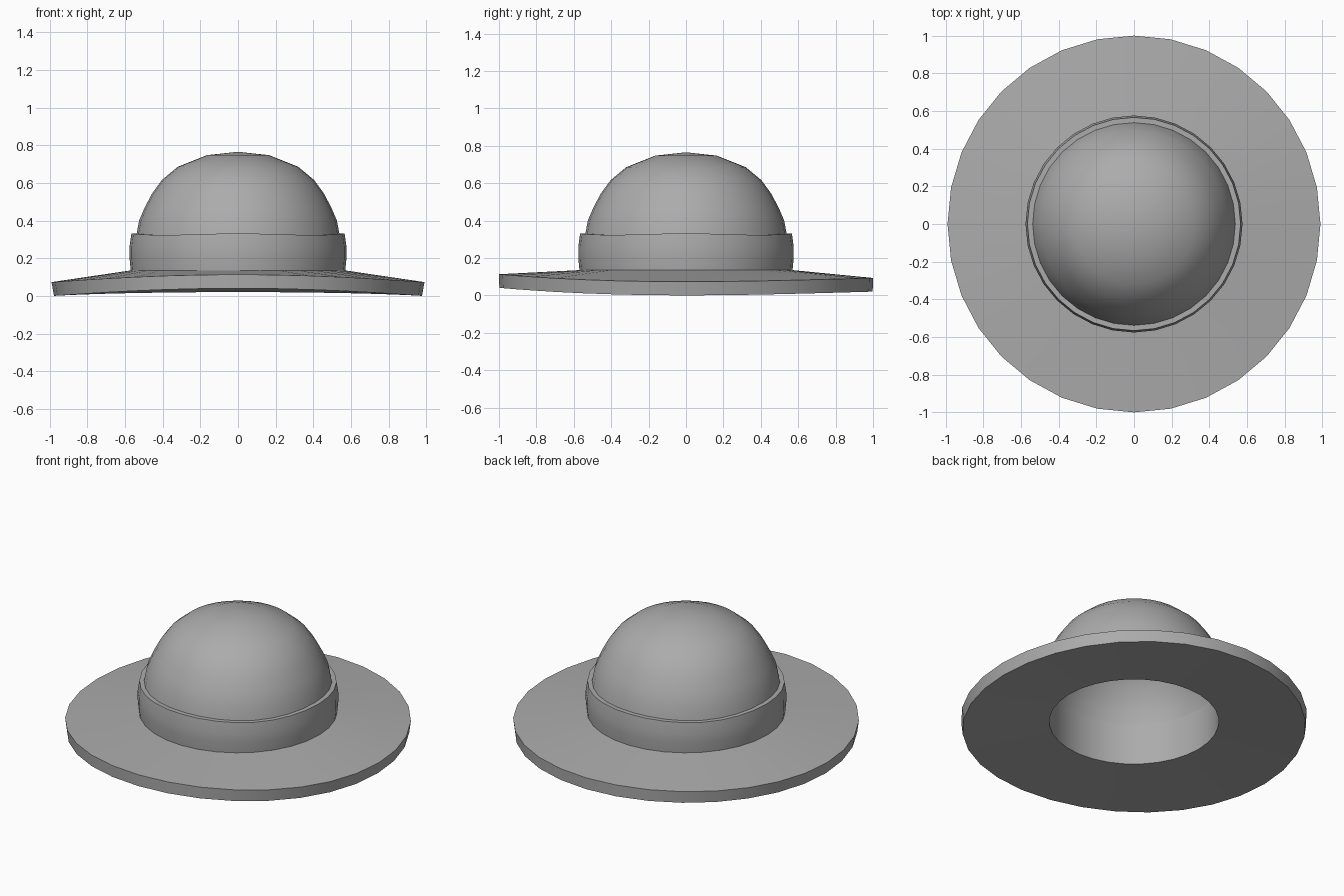
import bpy
import bmesh
from math import sin, cos, pi, radians

SIDES = 32

cube = bpy.data.objects.get("Cube")
if cube:
    bpy.data.objects.remove(cube, do_unlink=True)

grey = bpy.data.materials.new("plain grey")
grey.use_nodes = True
colour = (0.41, 0.41, 0.41, 1)
grey.diffuse_color = colour
grey.node_tree.nodes["Principled BSDF"].inputs["Base Color"].default_value = colour


def lathe(name, profile):
    """Spin a profile; each point is (r, z) or a function of the angle."""
    bm = bmesh.new()
    rings = []
    for point in profile:
        ring = []
        for j in range(SIDES):
            a = 2 * pi * j / SIDES
            r, z = point(a) if callable(point) else point
            ring.append(bm.verts.new((r * cos(a), r * sin(a), z)))
        rings.append(ring)
    for upper, lower in zip(rings, rings[1:]):
        for j in range(SIDES):
            k = (j + 1) % SIDES
            bm.faces.new((upper[j], lower[j], lower[k], upper[k]))
    bmesh.ops.remove_doubles(bm, verts=bm.verts, dist=0.0001)
    mesh = bpy.data.meshes.new(name)
    bm.to_mesh(mesh)
    bm.free()
    mesh.materials.append(grey)
    obj = bpy.data.objects.new(name, mesh)
    bpy.context.collection.objects.link(obj)
    bpy.ops.object.select_all(action='DESELECT')
    obj.select_set(True)
    bpy.context.view_layer.objects.active = obj
    bpy.ops.object.shade_smooth_by_angle(angle=radians(30))
    return obj


# Brim: drooping at the sides, lifted at front and a little at the back
def lift(a):
    return sin(a) ** 2 * (0.03 - 0.01 * sin(a))


def brim_top(a):
    return 0.99 + 0.01 * sin(a) ** 2, 0.073 + lift(a)


def brim_bottom(a):
    return 0.977 + 0.021 * sin(a) ** 2, lift(a)


lathe("brim", [(0.57, 0.135), brim_top, brim_bottom, (0.487, 0.052)])


# Band: slightly bulging, with a gently waving top edge
def wave(r):
    return lambda a: (r, 0.327 + 0.004 * cos(4 * a))


lathe("band", [wave(0.53), wave(0.566), (0.576, 0.26),
               (0.576, 0.2), (0.569, 0.13)])

# Lining inside the head opening
lathe("lining", [(0.487, 0.052), (0.487, 0.335)])

# Crown: domed shell, outside from the top down, then inside back up
dome = [(0, 0.765), (0.165, 0.747), (0.32, 0.685), (0.404, 0.615),
        (0.455, 0.545), (0.495, 0.47), (0.525, 0.4), (0.542, 0.31)]
inside = [(r * 0.9, 0.31 + (z - 0.31) * 0.88) for r, z in reversed(dome)]
lathe("crown", dome + inside)
